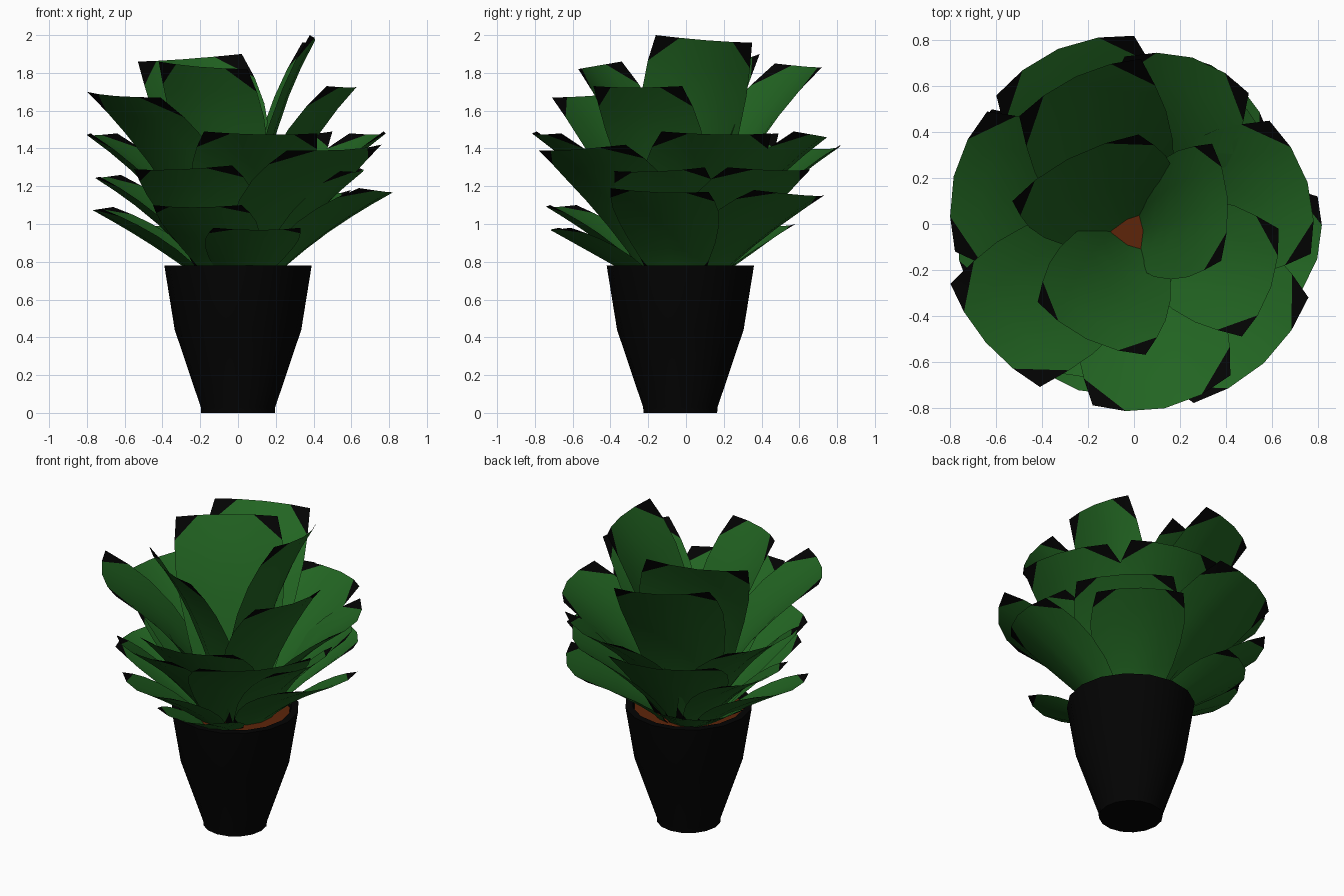
import bpy, bmesh, math
from mathutils import Vector

if "Cube" in bpy.data.objects:
    bpy.data.objects.remove(bpy.data.objects["Cube"])


def material(name, rgb):
    m = bpy.data.materials.new(name)
    m.diffuse_color = (*rgb, 1)
    m.use_nodes = True
    m.node_tree.nodes["Principled BSDF"].inputs["Base Color"].default_value = m.diffuse_color
    return m


GREEN = material("leaf green", (0.016, 0.130, 0.016))
BLACK = material("black", (0.001, 0.001, 0.001))
BROWN = material("soil brown", (0.11, 0.018, 0.003))
CENTRE = Vector((0, -0.03, 0))


def add_object(name, bm, mats, angle):
    me = bpy.data.meshes.new(name)
    bm.to_mesh(me)
    bm.free()
    for m in mats:
        me.materials.append(m)
    ob = bpy.data.objects.new(name, me)
    bpy.context.collection.objects.link(ob)
    bpy.ops.object.select_all(action='DESELECT')
    ob.select_set(True)
    bpy.context.view_layer.objects.active = ob
    bpy.ops.object.shade_smooth_by_angle(angle=math.radians(angle))
    return ob


def lathe(name, profile, mat, sides=16, cap_start=False, cap_end=False):
    bm = bmesh.new()
    rings = []
    for r, z in profile:
        rings.append([bm.verts.new(CENTRE + Vector((r * math.cos(math.tau * i / sides),
                                                    r * math.sin(math.tau * i / sides), z)))
                      for i in range(sides)])
    for a, b in zip(rings, rings[1:]):
        for i in range(sides):
            j = (i + 1) % sides
            bm.faces.new((a[i], a[j], b[j], b[i]))
    if cap_start:
        bm.faces.new(rings[0][::-1])
    if cap_end:
        bm.faces.new(rings[-1])
    return add_object(name, bm, [mat], 40)


# pot with a thick rim, and the soil inside it
lathe("pot", [(0.195, 0), (0.197, 0.03), (0.335, 0.44), (0.39, 0.78), (0.345, 0.78), (0.335, 0.70)],
      BLACK, cap_start=True)
lathe("soil", [(0.337, 0.745), (0.15, 0.75)], BROWN, cap_end=True)

COLS = (-1, -0.55, 0, 0.55, 1)
# position along the blade, width, cup depth
ROWS = ((0, 0.28, 0.05), (0.17, 0.35, 0.06), (0.35, 0.44, 0.075), (0.55, 0.51, 0.08),
        (0.72, 0.54, 0.08), (0.86, 0.53, 0.08), (1, 0.50, 0.08))


def leaf(name, c1, c2):
    """Cupped blade rising from the soil to the tip corners c1 and c2, corners black."""
    c1, c2 = Vector(c1), Vector(c2)
    side = (c2 - c1).normalized()
    width = (c2 - c1).length
    tip = (c1 + c2) / 2
    out = tip - CENTRE
    height = tip.z - 0.70
    out.z = 0
    reach = out.length
    out.normalize()
    bow = 0.65 if tip.z > 1.6 else 1
    r0 = max(-0.03, min(0.16, 0.17 - 0.19 * (height - 0.3)))
    p0 = CENTRE + out * r0 + Vector((0, 0, 0.72))
    p1 = CENTRE + out * (r0 + 0.24 * reach) + Vector((0, 0, 0.70 + 0.64 * height))
    bm = bmesh.new()
    grid = []
    for t, w, cup in ROWS:
        p = p0 * (1 - t) ** 2 + p1 * (2 * t * (1 - t)) + tip * t ** 2
        tangent = ((p1 - p0) * (1 - t) + (tip - p1) * t).normalized()
        n = tangent.cross(side).normalized()
        if n.dot(out - Vector((0, 0, 1))) < 0:
            n = -n
        # the cup turns into an outward bow at the tip
        n = (n * (1 - t * t) + (out - Vector((0, 0, 0.15))) * t * t).normalized()
        cup *= 1 + (bow - 1) * t
        half = width * w / 0.50 / 2
        grid.append([bm.verts.new(p + side * half * u + n * cup * (1 - u * u)) for u in COLS])
    last = len(ROWS) - 2
    for j in range(last + 1):
        for i in range(4):
            a, b = grid[j][i], grid[j][i + 1]
            d, c = grid[j + 1][i], grid[j + 1][i + 1]
            if j in (0, last) and i in (0, 3):
                # cut the corner quad so its outer triangle can be black
                q = [a, b, c, d]
                k = {(0, 0): 0, (0, 3): 1, (last, 3): 2, (last, 0): 3}[(j, i)]
                bm.faces.new((q[k - 1], q[k], q[(k + 1) % 4])).material_index = 1
                bm.faces.new((q[(k + 1) % 4], q[(k + 2) % 4], q[k - 1]))
            else:
                bm.faces.new((a, b, c, d))
    # every blade faces inward and up
    bm.normal_update()
    if sum(f.normal.dot(out - Vector((0, 0, 1))) for f in bm.faces) > 0:
        bmesh.ops.reverse_faces(bm, faces=bm.faces[:])
    add_object(name, bm, [GREEN, BLACK], 60)


# tip corners of every leaf, from the top whorl down
TIPS = [
    ((0.38, -0.16, 2.00), (0.34, 0.35, 1.96)),
    ((0.02, 0.39, 1.90), (-0.53, 0.10, 1.86)),
    ((-0.42, -0.34, 1.86), (0.05, -0.57, 1.82)),
    ((0.03, 0.72, 1.83), (-0.50, 0.47, 1.85)),
    ((0.47, -0.49, 1.73), (0.63, -0.02, 1.73)),
    ((-0.80, -0.26, 1.70), (-0.41, -0.71, 1.67)),
    ((-0.18, -0.79, 1.49), (0.42, -0.66, 1.48)),
    ((0.77, -0.13, 1.49), (0.59, 0.45, 1.48)),
    ((-0.64, 0.49, 1.48), (-0.78, -0.12, 1.48)),
    ((0.50, 0.57, 1.49), (-0.04, 0.73, 1.46)),
    ((0.26, -0.78, 1.39), (0.76, -0.32, 1.42)),
    ((0.00, 0.82, 1.42), (-0.60, 0.56, 1.40)),
    ((-0.55, -0.50, 1.29), (-0.03, -0.66, 1.31)),
    ((0.54, -0.38, 1.28), (0.63, 0.10, 1.30)),
    ((0.64, 0.22, 1.30), (0.24, 0.66, 1.29)),
    ((-0.62, 0.50, 1.26), (-0.73, -0.04, 1.25)),
    ((0.64, -0.40, 1.19), (0.80, 0.12, 1.17)),
    ((0.60, 0.36, 1.18), (0.22, 0.73, 1.15)),
    ((-0.66, 0.22, 1.09), (-0.72, -0.27, 1.08)),
    ((-0.45, -0.58, 1.10), (0.02, -0.72, 1.10)),
    ((-0.13, -0.67, 0.98), (0.33, -0.61, 0.98)),
    ((-0.26, 0.58, 1.00), (-0.60, 0.26, 1.00)),
]
for k, (c1, c2) in enumerate(TIPS, 1):
    leaf(f"leaf_{k:02d}", c1, c2)
